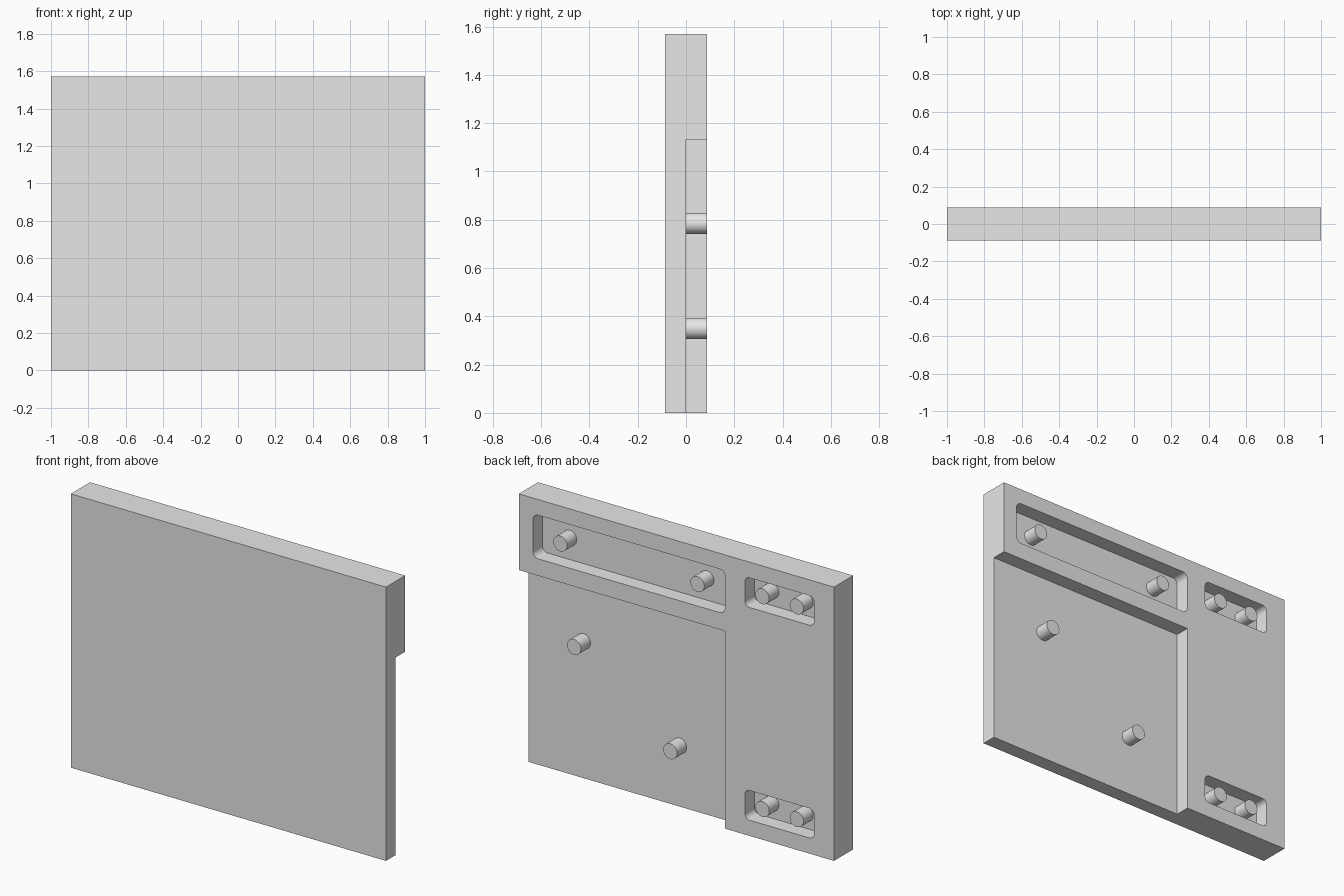
import bpy, bmesh, math
from mathutils import Matrix, Vector

cube = bpy.data.objects.get("Cube")
if cube:
    bpy.data.objects.remove(cube, do_unlink=True)

W, H, D = 1.0, 1.57, 0.087      # half width, height, half thickness
STEP_X, STEP_Z = -0.308, 1.133  # corner of the stepped recess
PEG_R = 0.044

grey = bpy.data.materials.new("plain grey")
grey.use_nodes = True
grey.diffuse_color = (0.8, 0.8, 0.8, 1)
grey.node_tree.nodes["Principled BSDF"].inputs["Base Color"].default_value = (0.8, 0.8, 0.8, 1)


def finish(name, bm):
    bmesh.ops.recalc_face_normals(bm, faces=bm.faces)
    mesh = bpy.data.meshes.new(name)
    bm.to_mesh(mesh)
    bm.free()
    mesh.materials.append(grey)
    obj = bpy.data.objects.new(name, mesh)
    bpy.context.scene.collection.objects.link(obj)
    return obj


def block(name, x0, x1, y0, y1, z0, z1, radius=0):
    """Box whose four edges along y can be rounded."""
    outline = []
    if radius:
        corners = [(x1, z1, -1, -1), (x0, z1, 1, -1), (x0, z0, 1, 1), (x1, z0, -1, 1)]
        for i, (x, z, sx, sz) in enumerate(corners):
            for k in range(7):
                a = math.radians(90 * i + 15 * k)
                outline.append((x + radius * (sx + math.cos(a)), z + radius * (sz + math.sin(a))))
    else:
        outline = [(x0, z0), (x1, z0), (x1, z1), (x0, z1)]
    bm = bmesh.new()
    face = bm.faces.new([bm.verts.new((x, y0, z)) for x, z in outline])
    ext = bmesh.ops.extrude_face_region(bm, geom=[face])
    verts = [v for v in ext["geom"] if isinstance(v, bmesh.types.BMVert)]
    bmesh.ops.translate(bm, verts=verts, vec=Vector((0, y1 - y0, 0)))
    return finish(name, bm)


def peg(name, x, z):
    bm = bmesh.new()
    place = Matrix.Translation((x, D / 2, z)) @ Matrix.Rotation(math.pi / 2, 4, "X")
    bmesh.ops.create_cone(bm, cap_ends=True, segments=40, radius1=PEG_R,
                          radius2=PEG_R, depth=D, matrix=place)
    return finish(name, bm)


# Plate with a stepped corner and three pockets cut half way in from the back
plate = block("plate", -W, W, -D, D, 0, H)
out = D + 0.1
cutters = [
    block("step_cutter", STEP_X, W + 0.1, 0, out, -0.1, STEP_Z),
    block("long_pocket_cutter", STEP_X, 0.911, 0, out, 1.23, 1.48, 0.035),
    block("upper_pocket_cutter", -0.873, -0.435, 0, out, 1.31, 1.48, 0.03),
    block("lower_pocket_cutter", -0.873, -0.435, 0, out, 0.09, 0.26, 0.03),
]
for cutter in cutters:
    cutter.hide_render = True
    mod = plate.modifiers.new(cutter.name, "BOOLEAN")
    mod.operation = "DIFFERENCE"
    mod.solver = "EXACT"
    mod.object = cutter
bpy.context.view_layer.update()
graph = bpy.context.evaluated_depsgraph_get()
cut_mesh = bpy.data.meshes.new_from_object(plate.evaluated_get(graph))
plate.modifiers.clear()
plate.data = cut_mesh
for cutter in cutters:
    bpy.data.objects.remove(cutter, do_unlink=True)

# Pegs standing on the recessed floors, level with the back
parts = [plate]
for side, sign in (("left", 1), ("right", -1)):
    parts.append(peg("long_pocket_peg_" + side, 0.302 + sign * 0.435, 1.355))
    for level, z in (("upper", 1.395), ("lower", 0.175)):
        parts.append(peg(f"{level}_pocket_peg_{side}", -0.654 + sign * 0.109, z))
parts.append(peg("step_peg_upper", 0.65, 0.785))
parts.append(peg("step_peg_lower", 0.04, 0.35))

# Smooth the round walls and keep the corners sharp
bpy.ops.object.select_all(action="DESELECT")
for obj in parts:
    obj.select_set(True)
bpy.context.view_layer.objects.active = plate
bpy.ops.object.shade_smooth_by_angle(angle=math.radians(30))
